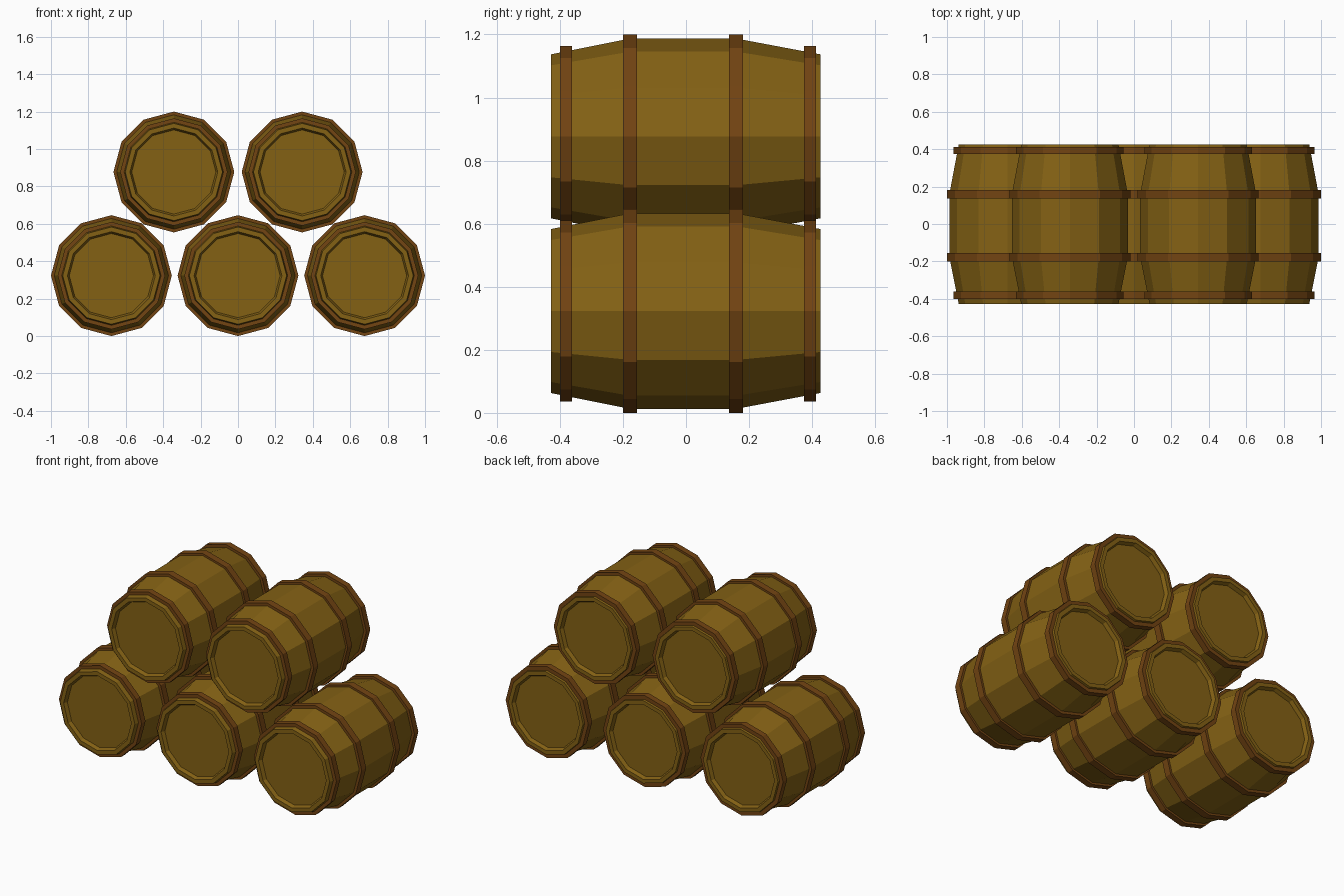
import bpy, bmesh, math

if "Cube" in bpy.data.objects:
    bpy.data.objects.remove(bpy.data.objects["Cube"])

SIDES = 12


def material(name, rgb):
    m = bpy.data.materials.new(name)
    m.diffuse_color = (*rgb, 1)
    m.use_nodes = True
    m.node_tree.nodes["Principled BSDF"].inputs["Base Color"].default_value = m.diffuse_color
    return m


wood = material("barrel_wood", (0.23, 0.12, 0.007))
rust = material("hoop_iron", (0.17, 0.058, 0.006))


def lathe(name, profile, mat, center, closed=False):
    """Spin a (radius, y) profile about the y axis through center."""
    bm = bmesh.new()
    rings = []
    for r, y in profile:
        ring = []
        for i in range(SIDES):
            a = 2 * math.pi * i / SIDES
            ring.append(bm.verts.new((r * math.cos(a), y, r * math.sin(a))))
        rings.append(ring)
    pairs = list(zip(rings, rings[1:]))
    if closed:
        pairs.append((rings[-1], rings[0]))
    else:
        bm.faces.new(rings[0])
        bm.faces.new(rings[-1])
    for a, b in pairs:
        for i in range(SIDES):
            j = (i + 1) % SIDES
            bm.faces.new((a[i], a[j], b[j], b[i]))
    bmesh.ops.recalc_face_normals(bm, faces=bm.faces)
    me = bpy.data.meshes.new(name)
    bm.to_mesh(me)
    bm.free()
    me.materials.append(mat)
    ob = bpy.data.objects.new(name, me)
    ob.location = (center[0], 0, center[1])
    bpy.context.collection.objects.link(ob)


# Staves with bulged middle and recessed heads at both ends
BODY = [(0.225, -0.405), (0.235, -0.428), (0.26, -0.428), (0.31, -0.178),
        (0.31, 0.16), (0.26, 0.426), (0.235, 0.426), (0.225, 0.403)]
# Hoops: y start, y end, outer radius, inner radius
HOOPS = [(-0.40, -0.361, 0.287, 0.255), (-0.20, -0.156, 0.323, 0.295),
         (0.137, 0.181, 0.323, 0.295), (0.374, 0.413, 0.287, 0.255)]

# Three barrels below, two resting on top
spots = [(-0.677, 0.323), (0, 0.323), (0.677, 0.323), (-0.343, 0.877), (0.343, 0.877)]
for n, c in enumerate(spots, 1):
    lathe(f"barrel_{n}_body", BODY, wood, c)
    for k, (y0, y1, ro, ri) in enumerate(HOOPS, 1):
        lathe(f"barrel_{n}_hoop_{k}", [(ri, y0), (ro, y0), (ro, y1), (ri, y1)],
              rust, c, closed=True)
